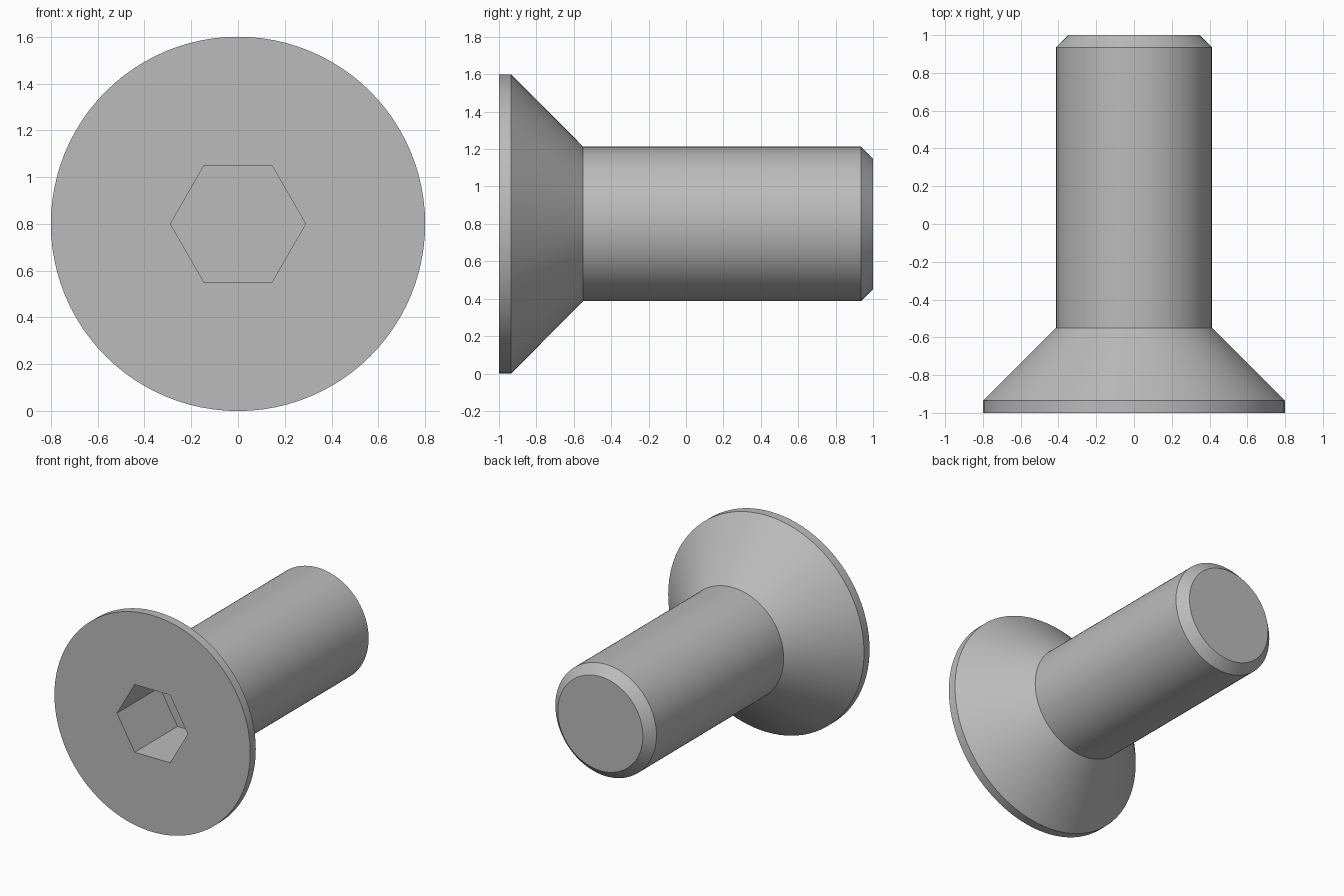
import bpy
import bmesh
import math

cube = bpy.data.objects.get("Cube")
if cube:
    bpy.data.objects.remove(cube, do_unlink=True)

AXIS_Z = 0.8
SEGMENTS = 96

steel = bpy.data.materials.new("steel_grey")
steel.use_nodes = True
colour = (0.5, 0.5, 0.5, 1)
steel.diffuse_color = colour
steel.node_tree.nodes["Principled BSDF"].inputs["Base Color"].default_value = colour


def ring(bm, radius, y, count):
    """Closed loop of vertices around the screw axis."""
    angles = [math.tau * i / count for i in range(count)]
    return [bm.verts.new((radius * math.cos(a), y, AXIS_Z + radius * math.sin(a)))
            for a in angles]


def loop_edges(bm, verts):
    pairs = zip(verts, verts[1:] + verts[:1])
    return [bm.edges.get(p) or bm.edges.new(p) for p in pairs]


def skin(bm, rings):
    """Join neighbouring rings with quads."""
    for a, b in zip(rings, rings[1:]):
        n = len(a)
        for i in range(n):
            j = (i + 1) % n
            bm.faces.new((a[i], a[j], b[j], b[i]))


bm = bmesh.new()

# Countersunk head, shank and chamfered tip
profile = [(0.8, -1), (0.8, -0.935), (0.413, -0.55), (0.413, 0.935), (0.348, 1)]
body = [ring(bm, r, y, SEGMENTS) for r, y in profile]
skin(bm, body)
bm.faces.new(body[-1])

# Hexagonal socket with a flat floor
socket = [ring(bm, 0.289, y, 6) for y in (-1, -0.5)]
skin(bm, socket)
bm.faces.new(socket[-1])

# Flat front face around the socket
bmesh.ops.triangle_fill(bm, use_beauty=True,
                        edges=loop_edges(bm, body[0]) + loop_edges(bm, socket[0]))
bmesh.ops.recalc_face_normals(bm, faces=bm.faces)

mesh = bpy.data.meshes.new("countersunk_screw")
bm.to_mesh(mesh)
bm.free()
mesh.materials.append(steel)
screw = bpy.data.objects.new("countersunk_screw", mesh)
bpy.context.collection.objects.link(screw)

# Smooth round walls, crisp edges
bpy.ops.object.select_all(action="DESELECT")
screw.select_set(True)
bpy.context.view_layer.objects.active = screw
bpy.ops.object.shade_smooth_by_angle(angle=math.radians(30))
